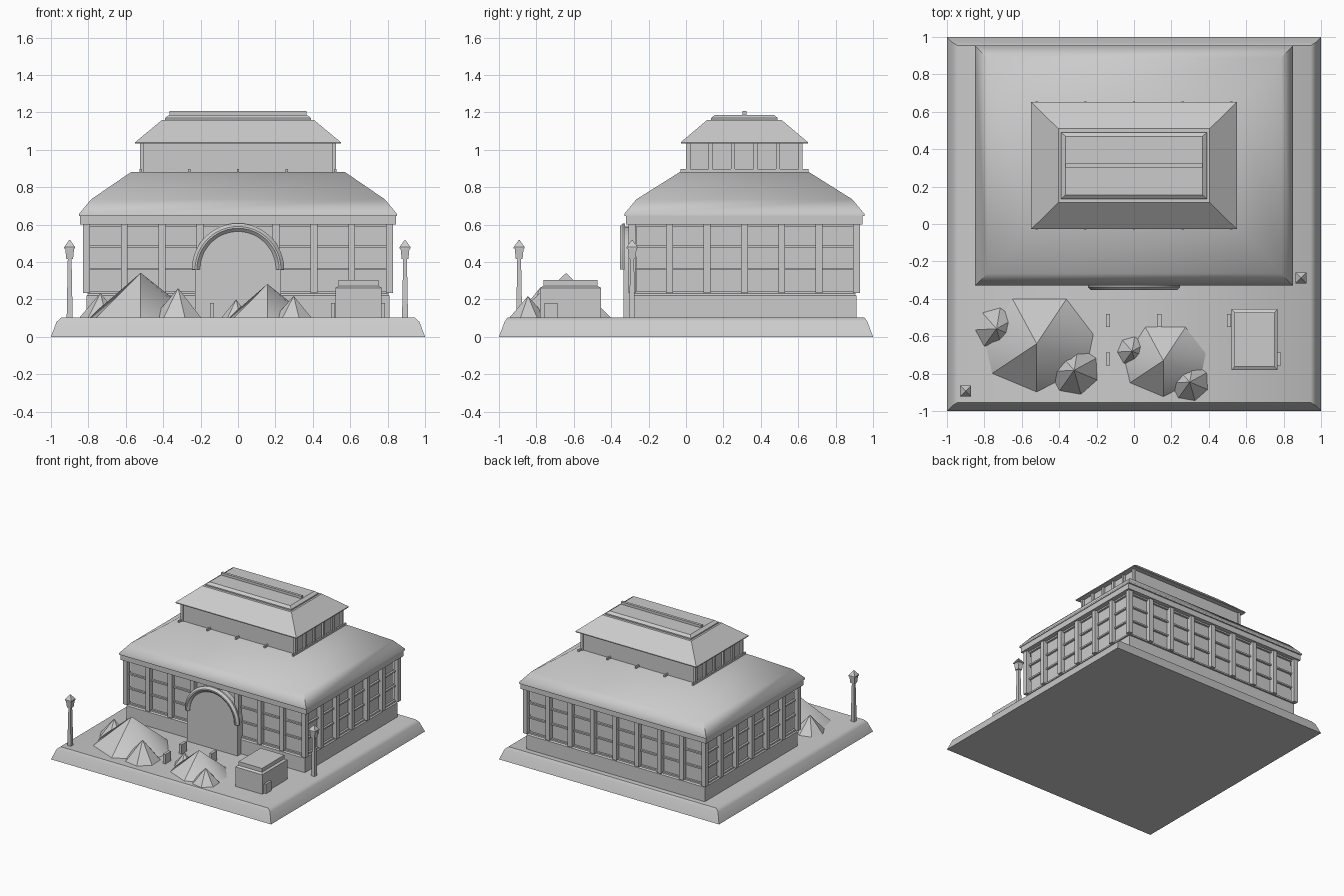
import bpy, bmesh, math

if "Cube" in bpy.data.objects:
    bpy.data.objects.remove(bpy.data.objects["Cube"])

grey = bpy.data.materials.new("stone grey")
grey.diffuse_color = (0.6, 0.6, 0.6, 1)
grey.use_nodes = True
grey.node_tree.nodes["Principled BSDF"].inputs["Base Color"].default_value = grey.diffuse_color


def finish(name, bm, smooth=None):
    bmesh.ops.recalc_face_normals(bm, faces=bm.faces[:])
    me = bpy.data.meshes.new(name)
    bm.to_mesh(me)
    bm.free()
    ob = bpy.data.objects.new(name, me)
    bpy.context.collection.objects.link(ob)
    me.materials.append(grey)
    if smooth:
        bpy.ops.object.select_all(action='DESELECT')
        ob.select_set(True)
        bpy.context.view_layer.objects.active = ob
        bpy.ops.object.shade_smooth_by_angle(angle=math.radians(smooth))
    return ob


def add_loft(bm, rings):
    """Stack closed rings of points and cap both ends."""
    loops = [[bm.verts.new(p) for p in r] for r in rings]
    n = len(loops[0])
    for a, b in zip(loops, loops[1:]):
        for i in range(n):
            j = (i + 1) % n
            bm.faces.new((a[i], a[j], b[j], b[i]))
    bm.faces.new(loops[0][::-1])
    bm.faces.new(loops[-1])


def rect(cx, cy, hx, hy, z):
    return [(cx - hx, cy - hy, z), (cx + hx, cy - hy, z),
            (cx + hx, cy + hy, z), (cx - hx, cy + hy, z)]


def tiers(name, cx, cy, levels, smooth=None):
    """Stepped or tapered block from (half x, half y, z) levels."""
    bm = bmesh.new()
    add_loft(bm, [rect(cx, cy, *lv) for lv in levels])
    return finish(name, bm, smooth)


def boxes(name, items):
    """Several boxes (x0, x1, y0, y1, z0, z1) in one object."""
    bm = bmesh.new()
    for x0, x1, y0, y1, z0, z1 in items:
        c = ((x0 + x1) / 2, (y0 + y1) / 2, (x1 - x0) / 2, (y1 - y0) / 2)
        add_loft(bm, [rect(*c, z0), rect(*c, z1)])
    return finish(name, bm)


def cone(name, apex, base, smooth=None):
    bm = bmesh.new()
    ring = [bm.verts.new((x, y, 0.1)) for x, y in base]
    top = bm.verts.new(apex)
    for i in range(len(ring)):
        bm.faces.new((ring[i], ring[(i + 1) % len(ring)], top))
    bm.faces.new(ring[::-1])
    return finish(name, bm, smooth)


CY = 0.312   # centre line of the building

# Ground slab with rounded rim
tiers("base_slab", 0, 0, [(1, 1, 0), (0.97, 0.97, 0.08), (0.945, 0.955, 0.102)], 50)

# Main hall
tiers("plinth", 0, CY, [(0.81, 0.60, 0.10), (0.81, 0.60, 0.22),
                        (0.795, 0.585, 0.235)])
tiers("hall_wall", 0, CY, [(0.79, 0.58, 0.22), (0.79, 0.58, 0.61)])
tiers("cornice", 0, CY, [(0.845, 0.632, 0.60), (0.845, 0.632, 0.645)])
tiers("main_roof", 0, CY, [(0.85, 0.642, 0.645), (0.85, 0.642, 0.657),
                           (0.785, 0.577, 0.735), (0.57, 0.343, 0.882)], 48)

# Pilasters around the hall
h = 0.0185
posts = []
for i in range(9):
    x = -0.811 + i * 0.20275
    if i == 4:                       # centre post only on the rear
        ys = (CY + 0.60,)
    else:
        ys = (CY - 0.60, CY + 0.60)
    posts += [(x - h, x + h, y - h, y + h, 0.235, 0.605) for y in ys]
for i in range(1, 6):
    y = CY - 0.60 + i * 0.2
    posts += [(x - h, x + h, y - h, y + h, 0.235, 0.605) for x in (-0.811, 0.811)]
boxes("pilasters", posts)

# Horizontal window bars
boxes("window_bars", [(-0.806, 0.806, CY - 0.596, CY + 0.596, z, z + 0.012)
                      for z in (0.232, 0.357, 0.477, 0.588)])

# Arched entrance
bm = bmesh.new()
outline = [(-0.23, 0.1), (0.23, 0.1)] + [
    (0.23 * math.cos(math.pi * i / 20), 0.36 + 0.23 * math.sin(math.pi * i / 20))
    for i in range(21)]
add_loft(bm, [[(x, y, z) for x, z in outline] for y in (-0.335, -0.26)])
finish("entrance_door", bm)

bm = bmesh.new()
rings = []
for i in range(25):
    a = math.pi * i / 24
    rings.append([((0.225 + u) * math.cos(a), v, 0.36 + (0.225 + u) * math.sin(a))
                  for u, v in ((0.022, -0.325), (0.022, -0.338), (0.005, -0.354),
                               (-0.005, -0.354), (-0.022, -0.338), (-0.022, -0.325))])
add_loft(bm, rings)
finish("entrance_arch", bm, 30)

# Upper storey
tiers("upper_wall", 0, CY, [(0.507, 0.30, 0.87), (0.507, 0.30, 1.04)])
boxes("upper_pilasters", [(s * 0.513 - 0.011, s * 0.513 + 0.011, y - 0.011, y + 0.011, 0.88, 1.04)
                          for s in (-1, 1) for y in (CY + (i - 2.5) * 0.12 for i in range(6))])
boxes("floor_joists", [(x - 0.006, x + 0.006, -0.03, 0.655, 0.878, 0.897)
                       for x in (-0.52, -0.26, 0, 0.26, 0.52)])
tiers("upper_roof", 0, CY, [(0.55, 0.34, 1.033), (0.55, 0.34, 1.04),
                            (0.405, 0.198, 1.16)])
tiers("skylight", 0, CY, [(0.39, 0.178, 1.158), (0.39, 0.178, 1.17),
                          (0.366, 0.157, 1.187)])
boxes("ridge_beam", [(-0.365, 0.365, 0.302, 0.324, 1.18, 1.207)])

# Lamp posts
for side, x, y in (("left", -0.9, -0.892), ("right", 0.893, -0.288)):
    tiers(side + "_lamp_post", x, y, [(0.016, 0.016, 0.1), (0.010, 0.010, 0.42)])
    tiers(side + "_lantern", x, y, [(0.018, 0.018, 0.415), (0.024, 0.024, 0.475)])
    tiers(side + "_lantern_cap", x, y, [(0.029, 0.029, 0.472), (0.029, 0.029, 0.48),
                                        (0.002, 0.002, 0.518)])

# Large rock mounds share one irregular outline
MOUND = [(-0.13, 0.24), (0.16, 0.24), (0.305, 0.05), (0.27, -0.12),
         (0.0, -0.26), (-0.24, -0.16), (-0.28, 0.01)]
for name, x, y, z, s in (("large_mound", -0.52, -0.64, 0.342, 1),
                         ("small_mound", 0.157, -0.73, 0.282, 0.75)):
    cone(name, (x, y, z), [(x + s * u, y + s * v) for u, v in MOUND], 35)

# Small side rocks
for name, x, y, z, r in (("rock_a", -0.735, -0.56, 0.235, 0.115),
                         ("rock_b", -0.32, -0.782, 0.26, 0.135),
                         ("rock_c", -0.01, -0.68, 0.2, 0.08),
                         ("rock_d", 0.298, -0.845, 0.218, 0.105)):
    cone(name, (x, y, z), [(x + r * math.cos(0.5 + i * math.tau / 7),
                            y + r * math.sin(0.5 + i * math.tau / 7)) for i in range(7)])

# Kiosk with stepped lid
tiers("kiosk", 0.645, -0.618, [(0.123, 0.163, 0.1), (0.123, 0.163, 0.262),
                               (0.107, 0.145, 0.272), (0.107, 0.145, 0.303)])

# Bollards
boxes("bollards", [(x - 0.011, x + 0.011, y - 0.035, y + 0.035, 0.1, 0.18)
                   for x, y in ((-0.14, -0.515), (-0.14, -0.722), (0.135, -0.515),
                                (0.508, -0.515), (0.775, -0.722))])
